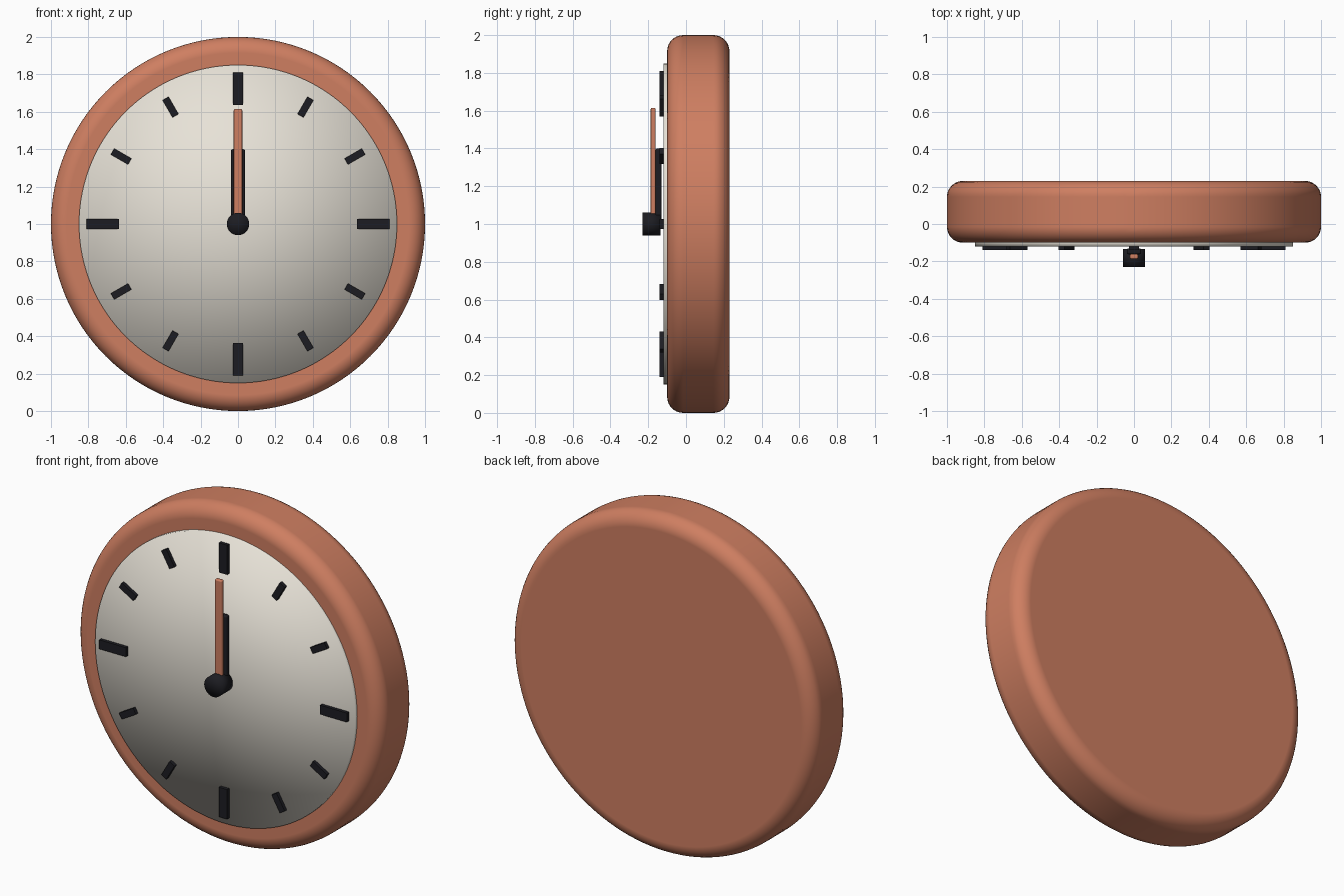
import bpy, math
from mathutils import Matrix, Vector

if "Cube" in bpy.data.objects:
    bpy.data.objects.remove(bpy.data.objects["Cube"])

CENTER = Vector((0, 0, 1))


def material(name, color):
    m = bpy.data.materials.new(name)
    m.diffuse_color = (*color, 1)
    m.use_nodes = True
    m.node_tree.nodes["Principled BSDF"].inputs["Base Color"].default_value = m.diffuse_color
    return m


TERRACOTTA = material("terracotta", (0.62, 0.21, 0.12))
CREAM = material("cream", (0.80, 0.76, 0.68))
BLACK = material("black", (0.012, 0.012, 0.016))


def finish(obj, name, mat, bevel=0, segments=3, full_smooth=False):
    obj.name = name
    obj.data.materials.append(mat)
    bpy.ops.object.transform_apply(location=False, rotation=True, scale=True)
    if full_smooth:
        bpy.ops.object.shade_smooth()
    else:
        bpy.ops.object.shade_smooth_by_angle(angle=math.radians(35))
    if bevel:
        mod = obj.modifiers.new("rounded_edges", 'BEVEL')
        mod.width = bevel
        mod.segments = segments
        mod.limit_method = 'ANGLE'
        mod.angle_limit = math.radians(40)
        mod.harden_normals = True
    return obj


def disc(name, radius, y0, y1, mat, sides=128, fill='NGON', **kw):
    """Cylinder along y, on the clock axis."""
    bpy.ops.mesh.primitive_cylinder_add(
        vertices=sides, radius=radius, depth=y1 - y0, end_fill_type=fill,
        location=(0, (y0 + y1) / 2, 1), rotation=(math.pi / 2, 0, 0))
    return finish(bpy.context.object, name, mat, **kw)


def bar(name, angle, r0, r1, width, y0, y1, mat, **kw):
    """Box running radially from r0 to r1, turned clockwise from 12."""
    mid = (r0 + r1) / 2
    pos = CENTER + Vector((math.sin(angle) * mid, (y0 + y1) / 2, math.cos(angle) * mid))
    bpy.ops.mesh.primitive_cube_add(size=1, location=pos, rotation=(0, angle, 0))
    bpy.context.object.scale = (width, y1 - y0, r1 - r0)
    return finish(bpy.context.object, name, mat, **kw)


# Rounded case
disc("case", 1.0, -0.10, 0.23, TERRACOTTA, bevel=0.085, segments=8)

# Dial plate, softly shaded
disc("dial", 0.85, -0.12, -0.08, CREAM, fill='TRIFAN', full_smooth=True)

# Hour markers, longer at the quarters
for hour in range(12):
    a = math.radians(30 * hour)
    if hour % 3 == 0:
        bar(f"quarter_marker_{hour}", a, 0.635, 0.81, 0.054, -0.14, -0.11, BLACK)
    else:
        bar(f"hour_marker_{hour}", a, 0.668, 0.775, 0.037, -0.14, -0.11, BLACK)

# Hands and hub
bar("hour_hand", 0, 0.0, 0.40, 0.075, -0.162, -0.13, BLACK, bevel=0.01)
bar("minute_hand", 0, 0.0, 0.615, 0.046, -0.187, -0.161, TERRACOTTA, bevel=0.008)
disc("hub", 0.06, -0.23, -0.135, BLACK, sides=48, fill='TRIFAN', full_smooth=True)
